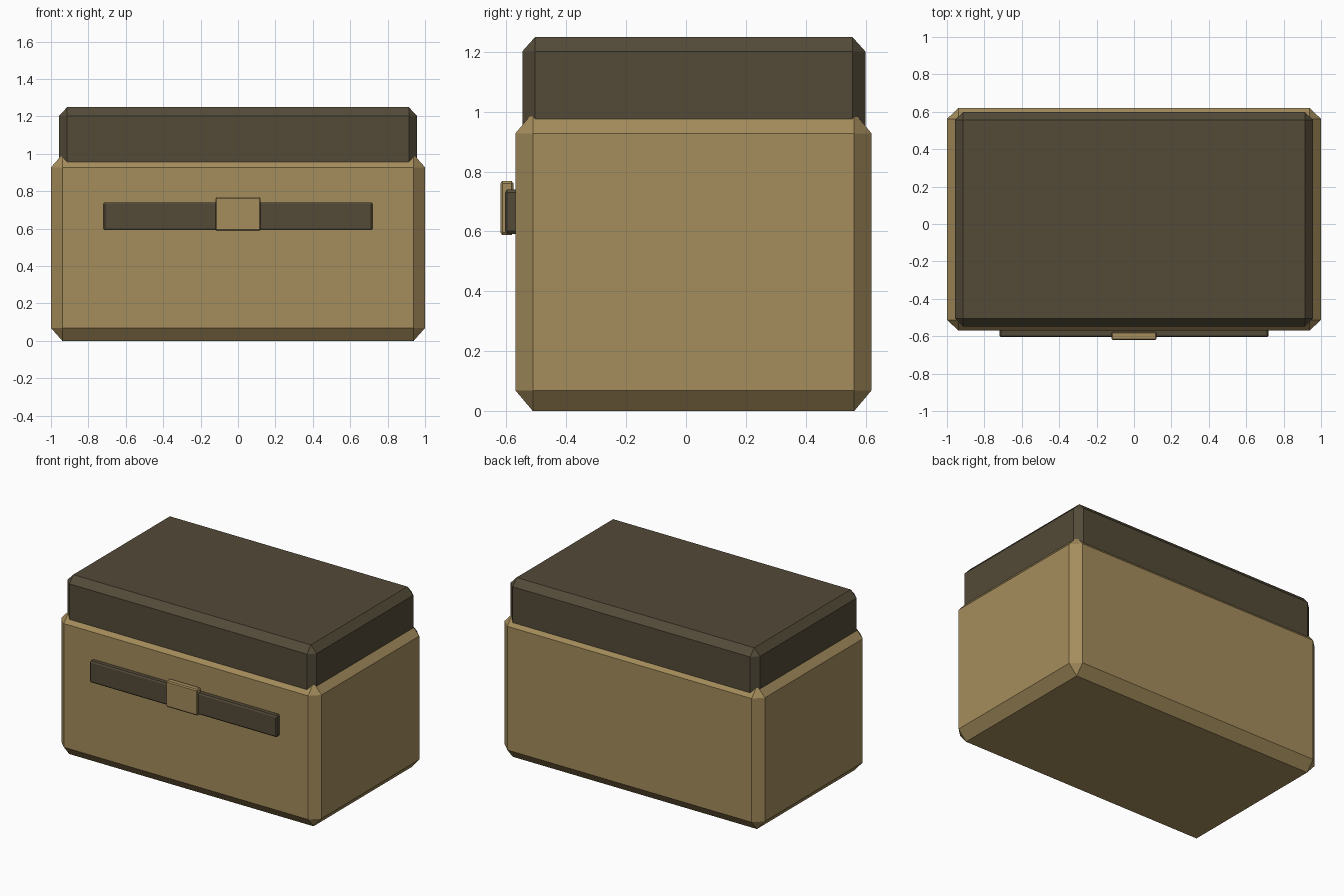
import bpy
import bmesh

if "Cube" in bpy.data.objects:
    bpy.data.objects.remove(bpy.data.objects["Cube"])


def material(name, rgb):
    m = bpy.data.materials.new(name)
    m.diffuse_color = (*rgb, 1.0)
    m.use_nodes = True
    m.node_tree.nodes["Principled BSDF"].inputs["Base Color"].default_value = m.diffuse_color
    return m


tan = material("tan", (0.375, 0.266, 0.108))
dark = material("dark brown", (0.087, 0.069, 0.040))


def chamfered_box(name, lo, hi, chamfer, mat):
    """Box between two corners, with its own chamfer width on each axis."""
    bm = bmesh.new()
    bmesh.ops.create_cube(bm, size=2.0)
    bmesh.ops.bevel(bm, geom=bm.edges[:], offset=0.2, segments=1,
                    affect='EDGES', profile=0.5)
    for v in bm.verts:
        for i in range(3):
            half = (hi[i] - lo[i]) / 2
            reach = half if abs(v.co[i]) > 0.95 else half - chamfer[i]
            v.co[i] = (lo[i] + hi[i]) / 2 + (reach if v.co[i] > 0 else -reach)
    bmesh.ops.recalc_face_normals(bm, faces=bm.faces[:])
    mesh = bpy.data.meshes.new(name)
    bm.to_mesh(mesh)
    bm.free()
    mesh.materials.append(mat)
    obj = bpy.data.objects.new(name, mesh)
    bpy.context.collection.objects.link(obj)
    return obj


# Main box
chamfered_box("body", (-1, -0.57, 0), (1, 0.62, 0.997), (0.061, 0.058, 0.069), tan)
# Lid, sunk into the top of the body
chamfered_box("lid", (-0.958, -0.547, 0.86), (0.958, 0.599, 1.25), (0.045, 0.043, 0.048), dark)
# Strap across the front
chamfered_box("front_strap", (-0.72, -0.604, 0.592), (0.72, -0.55, 0.741), (0.008, 0.006, 0.01), dark)
# Clasp over the strap
chamfered_box("clasp", (-0.12, -0.62, 0.588), (0.12, -0.577, 0.769), (0.006, 0.006, 0.008), tan)
